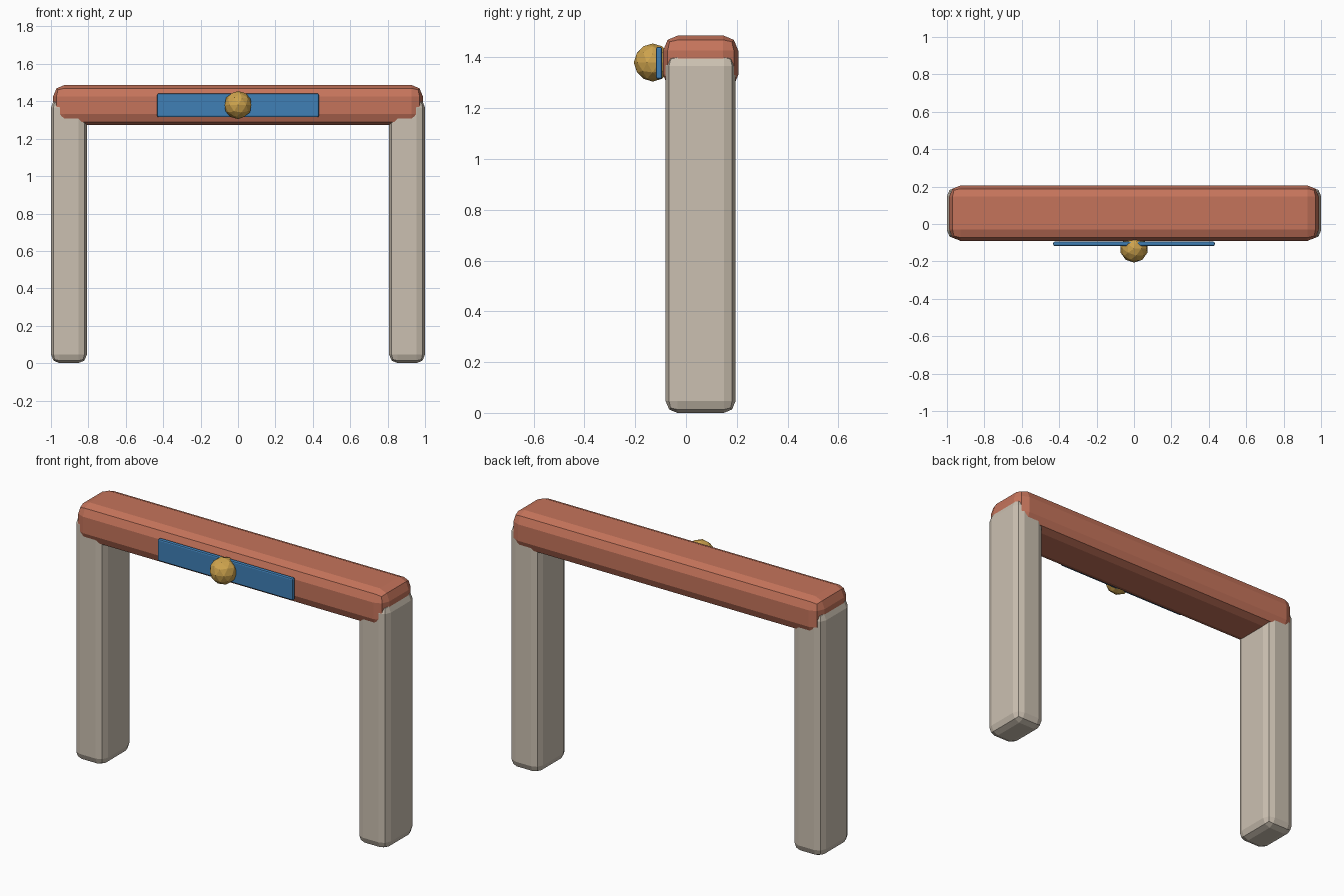
import bpy
import bmesh
from mathutils import Vector

if "Cube" in bpy.data.objects:
    bpy.data.objects.remove(bpy.data.objects["Cube"])


def material(name, rgb):
    m = bpy.data.materials.new(name)
    m.diffuse_color = (*rgb, 1)
    m.use_nodes = True
    m.node_tree.nodes["Principled BSDF"].inputs["Base Color"].default_value = m.diffuse_color
    return m


terracotta = material("terracotta", (0.56, 0.175, 0.105))
stone = material("pale stone", (0.60, 0.53, 0.44))
blue = material("blue", (0.05, 0.215, 0.47))
gold = material("gold", (0.62, 0.37, 0.075))


def add_object(name, bm, mat):
    mesh = bpy.data.meshes.new(name)
    bm.to_mesh(mesh)
    bm.free()
    mesh.materials.append(mat)
    ob = bpy.data.objects.new(name, mesh)
    bpy.context.collection.objects.link(ob)
    return ob


def rounded_box(name, low, high, radius, mat):
    """Box between two corners with a two-step bevel on all edges."""
    low, high = Vector(low), Vector(high)
    bm = bmesh.new()
    bmesh.ops.create_cube(bm, size=1)
    bmesh.ops.scale(bm, vec=high - low, verts=bm.verts)
    bmesh.ops.translate(bm, vec=(low + high) / 2, verts=bm.verts)
    ob = add_object(name, bm, mat)
    bevel = ob.modifiers.new("Rounded edges", 'BEVEL')
    bevel.width = radius
    bevel.segments = 2
    bevel.limit_method = 'NONE'
    return ob


# Two upright posts
rounded_box("left_post", (-1.0, -0.08, 0), (-0.808, 0.195, 1.413), 0.046, stone)
rounded_box("right_post", (0.808, -0.08, 0), (1.0, 0.195, 1.413), 0.046, stone)

# Beam across the top
rounded_box("top_beam", (-0.988, -0.09, 1.272), (0.988, 0.206, 1.487), 0.06, terracotta)

# Sign plate in front of the beam
rounded_box("sign_plate", (-0.432, -0.118, 1.315), (0.432, -0.094, 1.442), 0.008, blue)

# Faceted ball on the plate
bm = bmesh.new()
bmesh.ops.create_icosphere(bm, subdivisions=2, radius=0.075)
bmesh.ops.translate(bm, vec=(0, -0.131, 1.38), verts=bm.verts)
add_object("ball_ornament", bm, gold)
